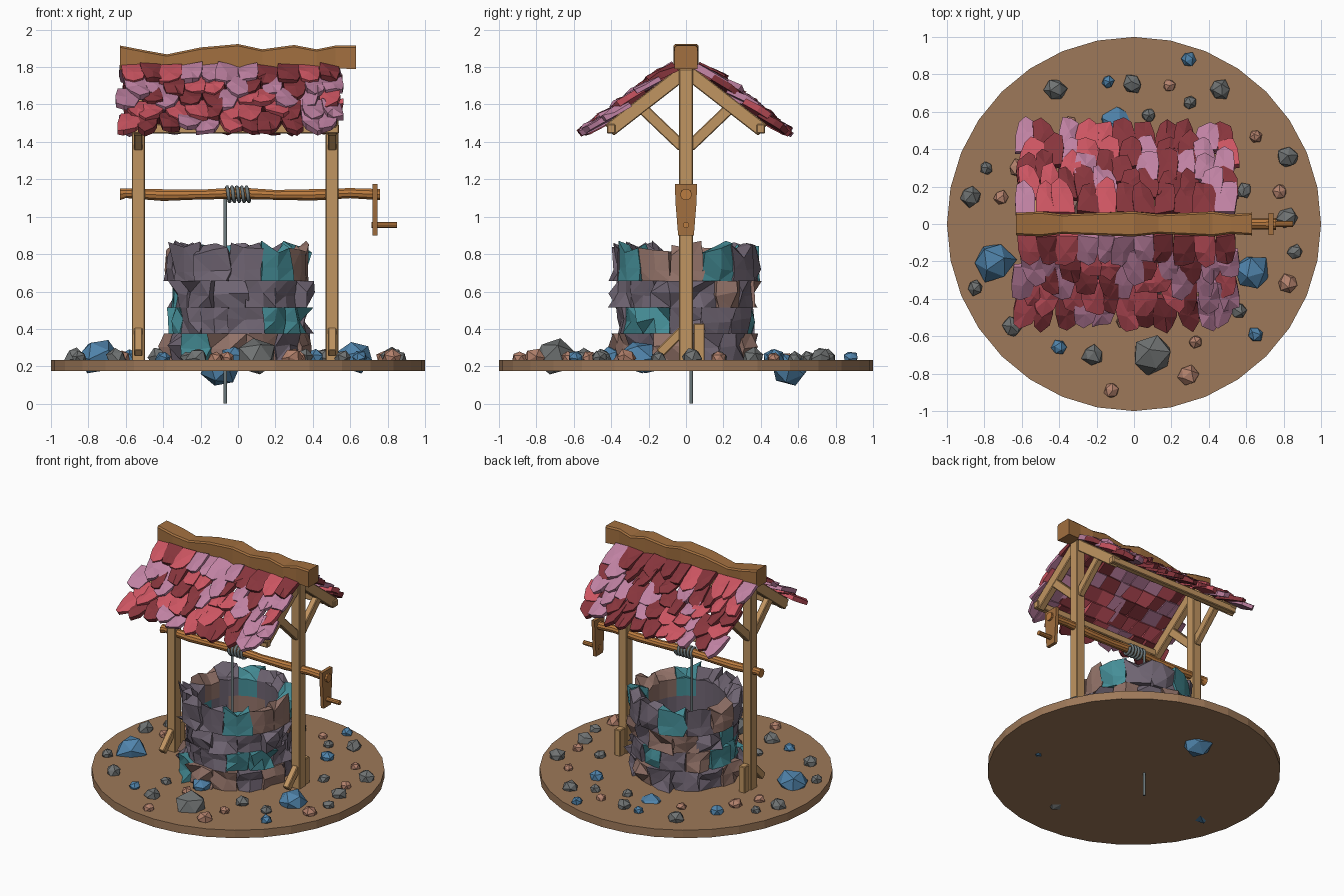
import bpy, bmesh, math, random
from mathutils import Vector, Matrix

if "Cube" in bpy.data.objects:
    bpy.data.objects.remove(bpy.data.objects["Cube"])
rnd = random.Random(7)
U = rnd.uniform


def mat(name, r, g, b):
    m = bpy.data.materials.new(name)
    m.diffuse_color = (r, g, b, 1)
    m.use_nodes = True
    m.node_tree.nodes["Principled BSDF"].inputs["Base Color"].default_value = m.diffuse_color
    return m


EARTH = mat("earth", .34, .19, .1)
WOOD = mat("light_wood", .53, .3, .12)
DARK = mat("ridge_wood", .36, .16, .05)
AXLE = mat("axle_wood", .5, .2, .05)
ROPE = mat("rope", .15, .19, .2)
TILES = [mat("tile_red", .6, .09, .12), mat("tile_dark", .24, .035, .045), mat("tile_pink", .52, .22, .36)]
STONES = [mat("stone_grey", .16, .13, .17), mat("stone_brown", .29, .17, .14), mat("stone_teal", .06, .27, .31)]
GREY, PINK, BLUE = mat("rock_grey", .16, .17, .17), mat("rock_pink", .45, .22, .15), mat("rock_blue", .08, .23, .41)


def finish(name, bm, mats):
    bmesh.ops.recalc_face_normals(bm, faces=bm.faces)
    me = bpy.data.meshes.new(name)
    bm.to_mesh(me)
    bm.free()
    for m in mats:
        me.materials.append(m)
    ob = bpy.data.objects.new(name, me)
    bpy.context.collection.objects.link(ob)
    return ob


def beam(name, p0, p1, w, d, m=WOOD):
    """Bevelled bar from p0 to p1; w is the width along x (or y for bars along x)."""
    p0, p1 = Vector(p0), Vector(p1)
    z = (p1 - p0).normalized()
    x = Vector((0, 1, 0)) if abs(z.x) > .9 else Vector((1, 0, 0))
    rot = Matrix((x, z.cross(x), z)).transposed().to_4x4()
    bm = bmesh.new()
    bmesh.ops.create_cube(bm, size=1, matrix=Matrix.Translation((p0 + p1) / 2) @ rot
                          @ Matrix.Diagonal((w, d, (p1 - p0).length, 1)))
    bmesh.ops.bevel(bm, geom=bm.edges[:], offset=.005, segments=1, affect='EDGES')
    return finish(name, bm, [m])


def loft(name, rings, m):
    """Skin between cross-section rings, capped at both ends."""
    bm = bmesh.new()
    vs = [[bm.verts.new(p) for p in r] for r in rings]
    n = len(vs[0])
    for a, b in zip(vs, vs[1:]):
        for i in range(n):
            bm.faces.new((a[i], a[(i + 1) % n], b[(i + 1) % n], b[i]))
    bm.faces.new(vs[0])
    bm.faces.new(vs[-1])
    return finish(name, bm, [m])


def circle(x, y, z, r, n=10):
    return [(x, y + r * math.cos(t * math.tau / n), z + r * math.sin(t * math.tau / n)) for t in range(n)]


# ground disc
bm = bmesh.new()
bmesh.ops.create_cone(bm, cap_ends=True, segments=32, radius1=1, radius2=1, depth=.06,
                      matrix=Matrix.Translation((0, 0, .205)))
finish("ground_disc", bm, [EARTH])

# well wall: four rings of jagged stones with a smooth inner face
rings = [(.235, .375, .35, .07), (.375, .515, .335, .06), (.515, .655, .335, .06), (.655, .775, .375, .03)]
for k, (z0, z1, r_out, spike) in enumerate(rings):
    bm = bmesh.new()
    count = 13
    for i in range(count):
        a0 = (i + .5 * (k % 2)) * math.tau / count
        a1 = a0 + math.tau / count
        out = r_out + U(-.01, .015)
        before = set(bm.faces)
        vs = bmesh.ops.create_cube(bm, size=2)["verts"]
        es = list({e for v in vs for e in v.link_edges})
        bmesh.ops.subdivide_edges(bm, edges=es, cuts=1, use_grid_fill=True)
        new = [f for f in bm.faces if f not in before]
        for v in {v for f in new for v in f.verts}:
            u, t, h = v.co
            a = a0 + (a1 - a0) * (u + 1) / 2
            r = .275 + (out - .275) * (t + 1) / 2
            z = z0 + (z1 - z0) * (h + 1) / 2
            if t > .5:
                r += U(0, spike) * (1.4 if rnd.random() < .2 else .6)
                z += U(-.015, .015) * (abs(h) < .5)
                a += U(-.04, .04)
            if k == 3 and h > .5:
                z += U(.0, .1) if t > -.5 else U(-.01, .02)
            v.co = (r * math.cos(a), r * math.sin(a), z)
        c = rnd.choices((0, 1, 2), (6, 3, 2))[0]
        for f in new:
            f.material_index = c
    bmesh.ops.triangulate(bm, faces=bm.faces[:])
    finish("wall_ring_%d" % (k + 1), bm, STONES)

# posts, rafters, braces and feet
for side, x in (("left", -.533), ("right", .503)):
    beam(side + "_post", (x, 0, .23), (x, 0, 1.79), .07, .075)
    for s in (-1, 1):
        beam(side + "_rafter", (x, s * .02, 1.765), (x, s * .41, 1.462), .05, .075)
        beam(side + "_brace", (x, s * .02, 1.375), (x, s * .245, 1.59), .045, .06)
    beam(side + "_foot_strut", (x, -.14, .27), (x, -.02, .39), .045, .05)
    beam(side + "_foot_block", (x, .07, .23), (x, .07, .43), .05, .06)
for s in (-1, 1):
    beam("eave_beam", (-.555, s * .40, 1.47), (.54, s * .40, 1.47), .045, .05)

# wavy ridge beam
tops = [(-.63, 1.915), (-.5, 1.89), (-.38, 1.868), (-.2, 1.905), (0, 1.923), (.13, 1.895),
        (.3, 1.918), (.42, 1.895), (.52, 1.915), (.63, 1.915)]
prof = []
for i, (x, zt) in enumerate(tops):
    w, zb = .06 + .008 * math.sin(i * 2.1), 1.785 + .01 * math.sin(i * 1.7)
    prof.append([(x, -w, zb), (x, w, zb), (x, w, zt - .01), (x, w - .01, zt), (x, 0.01 - w, zt), (x, -w, zt - .01)])
loft("ridge_beam", prof, DARK)

# roof shingles: overlapping rows of split tiles on both slopes
ang = math.radians(37.8)
for s, name in ((-1, "front_shingles"), (1, "back_shingles")):
    bm = bmesh.new()
    down = Vector((0, s * math.cos(ang), -math.sin(ang)))
    up = Vector((0, s * math.sin(ang), math.cos(ang)))
    for row in range(5):
        cols = 11
        for c in range(cols):
            x = -.575 + c * .106 + (row % 2) * .02 + U(-.012, .012)
            w, length, lift, tilt = U(.05, .062), U(.15, .2), U(.02, .04), U(-.015, .015)
            skew = U(-.03, .03)
            outline = [(-w, 0), (w, 0), (w * 1.05 + skew * .5, length * .55), (w * .8 + skew, length * U(.8, 1)),
                       (skew + U(-.02, .02), length * U(.95, 1.15)), (-w * .85 + skew, length * U(.8, 1)),
                       (-w * 1.05 + skew * .5, length * .5)]
            lo, hi = [], []
            for u, d in outline:
                p = Vector((x + u, s * .045, 1.79)) + down * (row * .105 + d) \
                    + up * (lift * d / length + tilt * u / w)
                lo.append(bm.verts.new(p))
                hi.append(bm.verts.new(p + up * U(.018, .04)))
            n = len(lo)
            fs = [bm.faces.new(lo[::-1])]
            mid = bm.verts.new(sum((v.co for v in hi), Vector()) / n + up * .008)
            for i in range(n):
                j = (i + 1) % n
                fs += [bm.faces.new((lo[i], lo[j], hi[j], hi[i])), bm.faces.new((hi[i], hi[j], mid))]
            m = rnd.randrange(3)
            for f in fs:
                f.material_index = m
    finish(name, bm, TILES)

# axle and crank
xs = (-.63, -.6, -.4, -.2, 0, .2, .4, .6, .76)
loft("axle", [circle(x, 0, 1.12 + .006 * math.sin(i * 2), .03 + .003 * math.cos(i * 3))
              for i, x in enumerate(xs)], AXLE)
plate = [(-.06, 1.175), (.06, 1.175), (.055, 1.06), (.042, .9), (-.042, .9), (-.055, 1.06)]
loft("crank_plate", [[(x, y, z) for y, z in plate] for x in (.72, .745)], DARK)
loft("crank_handle", [circle(x, 0, .956, .017) for x in (.715, .85)], AXLE)

# rope: coil around the axle, then straight down
pts = [(-.068, .028, .0), (-.068, .028, 1.1)]
pts += [(-.065 + .13 * i / 60, .038 * math.cos(i * math.tau / 12), 1.12 + .038 * math.sin(i * math.tau / 12))
        for i in range(61)]
cu = bpy.data.curves.new("rope", 'CURVE')
cu.dimensions = '3D'
cu.bevel_depth, cu.bevel_resolution, cu.use_fill_caps = .01, 1, True
sp = cu.splines.new('POLY')
sp.points.add(len(pts) - 1)
for p, q in zip(sp.points, pts):
    p.co = (*q, 1)
cu.materials.append(ROPE)
bpy.context.collection.objects.link(bpy.data.objects.new("rope", cu))


# scattered rocks
def rocks(name, m, spots):
    bm = bmesh.new()
    for x, y, r in spots:
        vs = bmesh.ops.create_icosphere(bm, subdivisions=1, radius=r)["verts"]
        rot = Matrix.Rotation(U(0, 6), 3, 'Z') @ Matrix.Rotation(U(0, 1), 3, 'X')
        z = .185 if (x, y) == (-.1, .55) else .245 + .1 * (r - .04)
        for v in vs:
            p = rot @ (v.co * U(.88, 1.12))
            v.co = (x + p.x, y + p.y, z + p.z * .9)
    finish(name, bm, [m])


rocks("grey_rocks", GREY, [
    (-.42, .72, .06), (.08, .58, .04), (-.01, .75, .055), (.3, .65, .04), (.46, .72, .06), (.82, .36, .06),
    (-.87, .15, .06), (-.79, .3, .038), (.59, .18, .042), (.82, .03, .06), (.86, -.15, .042), (-.85, -.34, .045),
    (-.65, -.55, .058), (-.22, -.7, .06), (.1, -.7, .11), (.35, -.45, .055), (.56, -.46, .045), (-.27, -.47, .04)])
rocks("pink_rocks", PINK, [
    (.19, .74, .036), (-.34, .54, .035), (.65, .47, .038), (.78, .17, .042), (-.71, .14, .042), (-.62, .3, .05),
    (.82, -.32, .056), (.29, -.81, .058), (-.12, -.89, .042), (-.06, -.52, .04), (.33, -.63, .038)])
rocks("blue_rocks", BLUE, [
    (-.75, -.2, .112), (-.1, .55, .11), (.63, -.26, .1), (.29, .88, .042), (-.14, .76, .036), (-.58, .46, .052),
    (.41, .48, .05), (.65, -.59, .042), (-.4, -.66, .042), (-.03, -.4, .07)])
